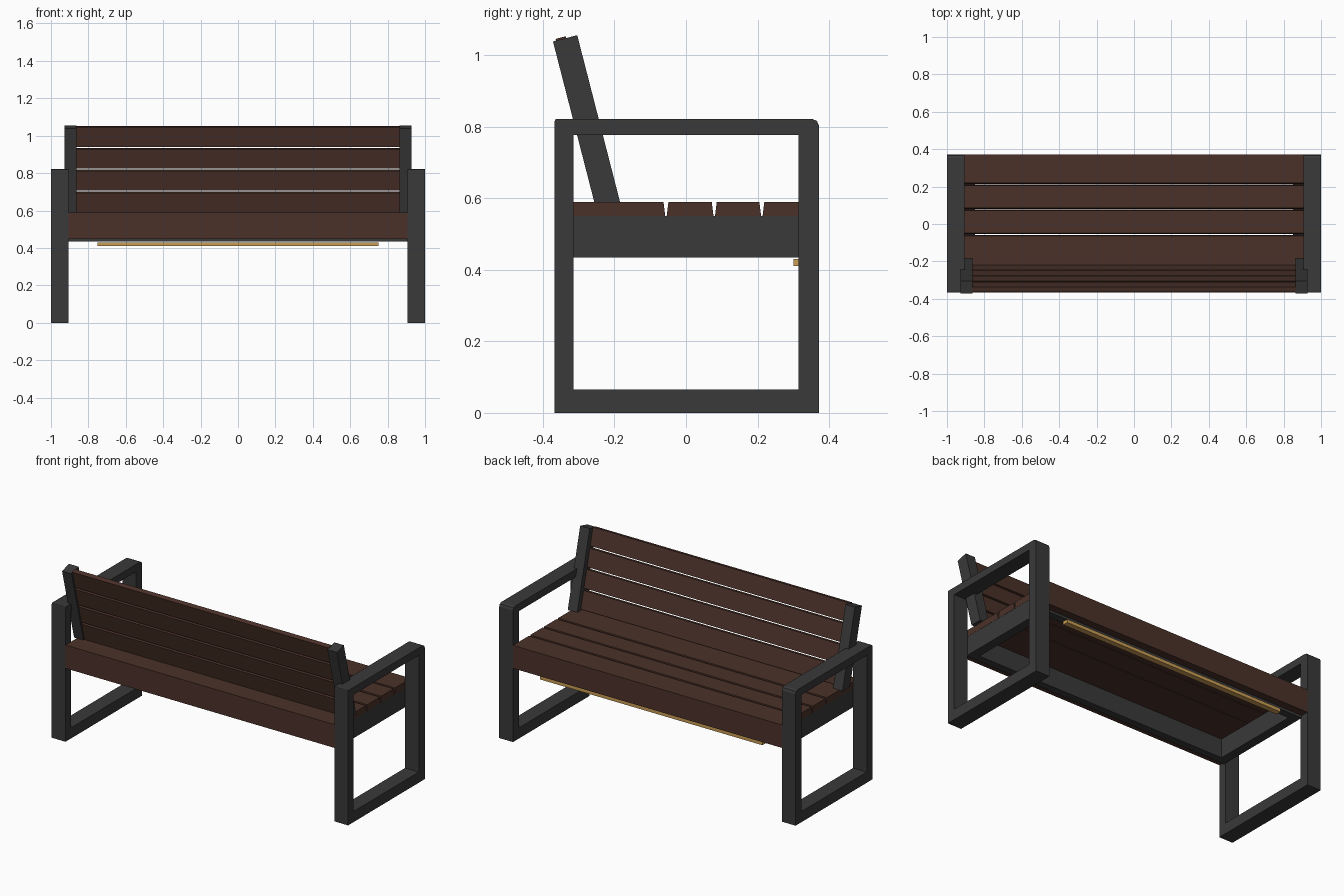
import bpy, bmesh, math
from mathutils import Vector

if "Cube" in bpy.data.objects:
    bpy.data.objects.remove(bpy.data.objects["Cube"])


def material(name, rgb):
    m = bpy.data.materials.new(name)
    m.diffuse_color = (*rgb, 1)
    m.use_nodes = True
    m.node_tree.nodes["Principled BSDF"].inputs["Base Color"].default_value = m.diffuse_color
    return m


GREY = material("dark grey metal", (0.041, 0.041, 0.041))
WOOD = material("dark brown wood", (0.070, 0.031, 0.022))
GOLD = material("warm gold strip", (0.60, 0.34, 0.09))


def finish(name, bm, mat):
    bmesh.ops.recalc_face_normals(bm, faces=bm.faces)
    me = bpy.data.meshes.new(name)
    bm.to_mesh(me)
    bm.free()
    me.materials.append(mat)
    ob = bpy.data.objects.new(name, me)
    bpy.context.collection.objects.link(ob)
    return ob


def extrude_x(name, profile, x0, x1, mat):
    """Extrude a closed (y, z) profile along x."""
    bm = bmesh.new()
    a = [bm.verts.new((x0, y, z)) for y, z in profile]
    b = [bm.verts.new((x1, y, z)) for y, z in profile]
    bm.faces.new(a)
    bm.faces.new(b)
    n = len(profile)
    for i in range(n):
        j = (i + 1) % n
        bm.faces.new((a[i], a[j], b[j], b[i]))
    return finish(name, bm, mat)


def box(name, x0, x1, y0, y1, z0, z1, mat):
    return extrude_x(name, [(y0, z0), (y1, z0), (y1, z1), (y0, z1)], x0, x1, mat)


def side_frame(name, x0, x1):
    """Closed leg-and-armrest loop with eased top corners."""
    outer = [(-0.367, 0), (0.372, 0), (0.372, 0.822), (-0.367, 0.822)]
    inner = [(-0.314, 0.065), (0.314, 0.065), (0.314, 0.777), (-0.314, 0.777)]
    bm = bmesh.new()
    loops = [[bm.verts.new((x, y, z)) for y, z in p]
             for x, p in ((x0, outer), (x1, outer), (x1, inner), (x0, inner))]
    for k in range(4):
        p, q = loops[k], loops[(k + 1) % 4]
        for i in range(4):
            j = (i + 1) % 4
            bm.faces.new((p[i], p[j], q[j], q[i]))
    for idx, size in ((2, 0.02), (3, 0.006)):
        edge = bm.edges.get((loops[0][idx], loops[1][idx]))
        bmesh.ops.bevel(bm, geom=[edge], offset=size, segments=2,
                        profile=0.5, affect='EDGES')
    return finish(name, bm, GREY)


# Backrest direction (up the lean) and its normal (towards the sitter)
UP = Vector((-0.12, 0.465)).normalized()
OUT = Vector((UP.y, -UP.x))
BASE = Vector((-0.22, 0.59))


def lean(s, o):
    return tuple(BASE + UP * s + OUT * o)


POST = [(-0.256, 0.588), (-0.184, 0.588), lean(0.472, 0.035), lean(0.472, -0.035)]

# Mirrored side parts
for side, s in (("left", -1), ("right", 1)):
    side_frame(side + "_leg_frame", s * 0.907, s * 1.0)
    extrude_x(side + "_back_post", POST, s * 0.863, s * 0.927, GREY)
    box(side + "_seat_beam", s * 0.85, s * 0.906, -0.325, 0.325, 0.435, 0.55, GREY)

# Long beams under the seat
box("front_seat_beam", -0.85, 0.85, 0.28, 0.325, 0.435, 0.55, GREY)
box("rear_seat_beam", -0.85, 0.85, -0.325, -0.28, 0.435, 0.55, GREY)

# Seat slats, sides slanting so the gaps are V-shaped; the rear one is wide
gaps = [-0.367, -0.056, 0.079, 0.212, 0.372]
for i in range(4):
    a, b = gaps[i], gaps[i + 1]
    lo_a, hi_a = (a + 0.002, a + 0.007) if i > 0 else (a, a)
    lo_b, hi_b = (b - 0.002, b - 0.007) if i < 3 else (b, b)
    extrude_x(f"seat_slat_{i + 1}",
              [(lo_a, 0.55), (lo_b, 0.55), (hi_b, 0.59), (hi_a, 0.59)],
              -0.907, 0.907, WOOD)

# Apron boards
box("front_apron", -0.907, 0.907, 0.325, 0.372, 0.45, 0.55, WOOD)
box("rear_apron", -0.907, 0.907, -0.367, -0.325, 0.448, 0.55, WOOD)

# Backrest slats, thinner than the posts and set towards their rear
for i in range(4):
    s0 = 0.006 + i * 0.121
    s1 = s0 + 0.108
    extrude_x(f"back_slat_{i + 1}",
              [lean(s0, -0.026), lean(s0, 0.003), lean(s1, 0.003), lean(s1, -0.026)],
              -0.866, 0.866, WOOD)

# Light strip under the front edge
box("light_strip", -0.75, 0.75, 0.301, 0.335, 0.41, 0.43, GOLD)
